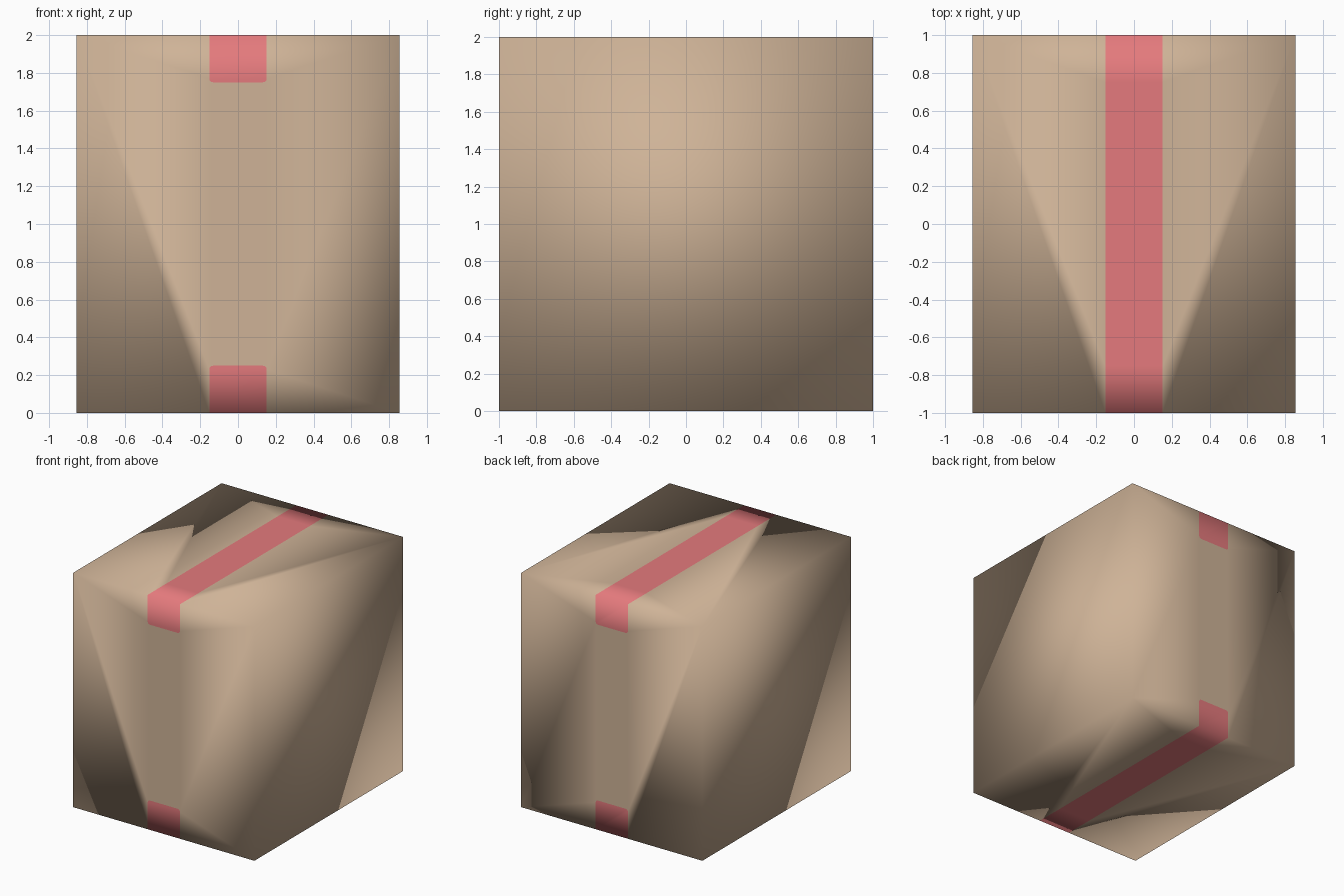
import bpy, bmesh, math

if "Cube" in bpy.data.objects:
    bpy.data.objects.remove(bpy.data.objects["Cube"])

W, D, H = 0.855, 1.0, 2.0      # half width, half depth, height
T, L, R = 0.152, 0.25, 0.02    # tape half width, tape overlap, corner radius


def material(name, rgb):
    m = bpy.data.materials.new(name)
    m.diffuse_color = (*rgb, 1)
    m.use_nodes = True
    m.node_tree.nodes["Principled BSDF"].inputs["Base Color"].default_value = m.diffuse_color
    return m


bm = bmesh.new()


def face(points, mat=0):
    f = bm.faces.new([bm.verts.new(p) for p in points])
    f.material_index = mat
    f.smooth = True


# Rounded tape end, from (-T, 0) up, over and down to (T, 0)
end = [(-T, 0)]
for cx, start in ((-T + R, 180), (T - R, 90)):
    for i in range(4):
        a = math.radians(start - 30 * i)
        end.append((cx + R * math.cos(a), L - R + R * math.sin(a)))
end.append((T, 0))
top_end = [(x, H - z) for x, z in reversed(end)]

for y in (-D, D):
    # Cardboard of the front and back, with the tape ends cut out
    rest = [(-W, 0)] + end + [(W, 0), (W, H)] + top_end + [(-W, H)]
    face([(x, y, z) for x, z in rest])
    # Tape ends folded over the edges
    for outline in (end, top_end):
        face([(x, y, z) for x, z in outline], 1)

for z in (0, H):
    # Tape strip along the top and bottom
    ys = (-D, -D + L, D - L, D)
    for a, b in zip(ys, ys[1:]):
        face([(-T, a, z), (T, a, z), (T, b, z), (-T, b, z)], 1)
    # Cardboard flaps on both sides of the tape
    for s in (-1, 1):
        face([(s * W, -D, z)] + [(s * T, y, z) for y in ys] + [(s * W, D, z)])

# Left and right walls
for x in (-W, W):
    face([(x, -D, 0), (x, D, 0), (x, D, H), (x, -D, H)])

# Join the panels into one closed shell
bmesh.ops.remove_doubles(bm, verts=bm.verts, dist=0.0005)
bmesh.ops.recalc_face_normals(bm, faces=bm.faces)
mesh = bpy.data.meshes.new("cardboard_box")
bm.to_mesh(mesh)
bm.free()
mesh.materials.append(material("cardboard tan", (0.62, 0.45, 0.31)))
mesh.materials.append(material("red tape", (0.78, 0.195, 0.205)))
box = bpy.data.objects.new("cardboard_box", mesh)
bpy.context.collection.objects.link(box)
